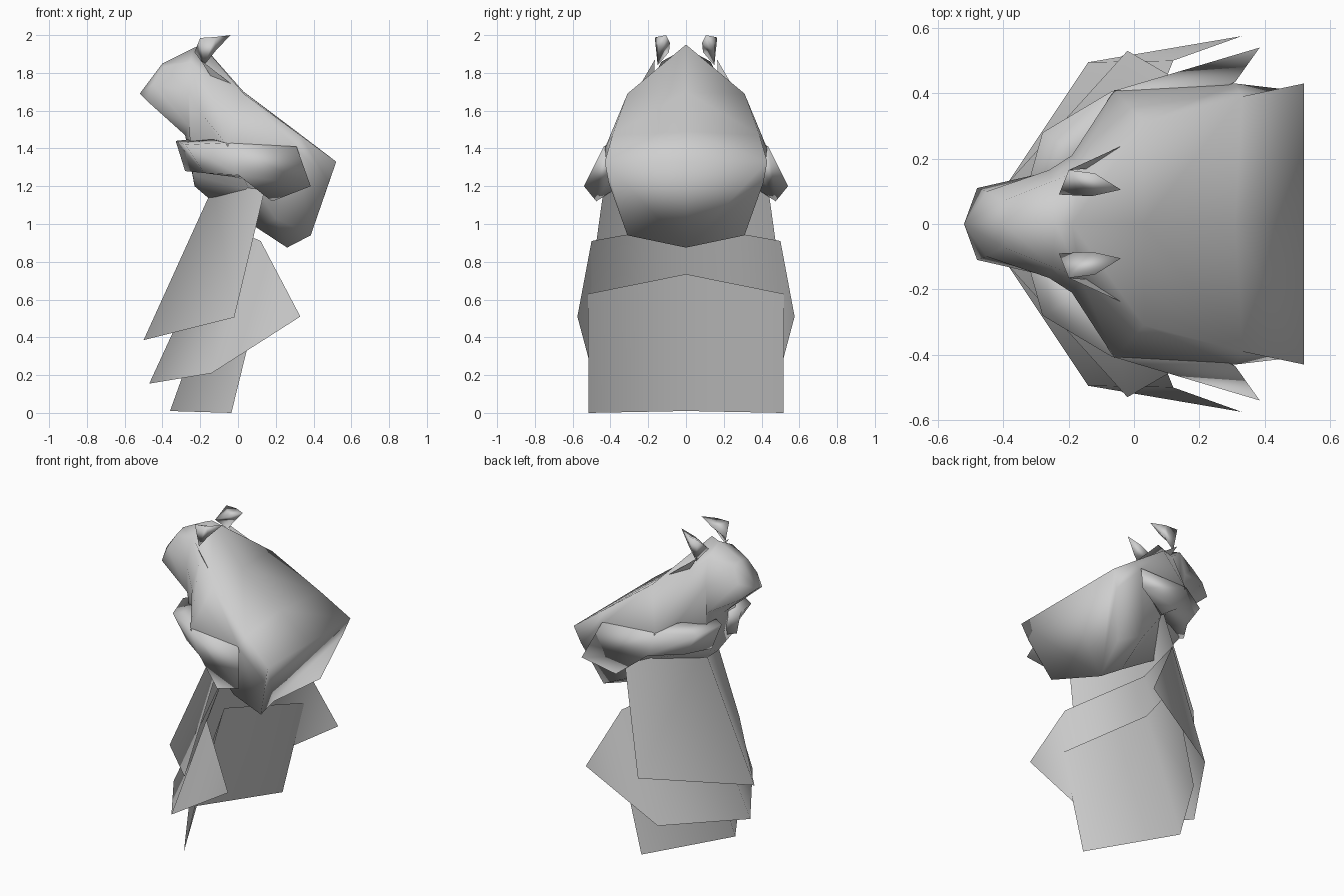
import bpy
import bmesh
from mathutils import Vector

default_cube = bpy.data.objects.get("Cube")
if default_cube:
    bpy.data.objects.remove(default_cube, do_unlink=True)

# One plain material for the whole figure
GREY = (.62, .62, .62, 1)
grey = bpy.data.materials.new("light_grey")
grey.use_nodes = True
grey.diffuse_color = GREY
shader = next(node for node in grey.node_tree.nodes if node.type == 'BSDF_PRINCIPLED')
shader.inputs["Base Color"].default_value = GREY
shader.inputs["Roughness"].default_value = .8


def add_symmetric(name, bm):
    """Mirror the half mesh across the y = 0 plane, weld, shade and link it."""
    geometry = bm.verts[:] + bm.edges[:] + bm.faces[:]
    copied = bmesh.ops.duplicate(bm, geom=geometry)["geom"]
    copied_verts = [item for item in copied if isinstance(item, bmesh.types.BMVert)]
    copied_faces = [item for item in copied if isinstance(item, bmesh.types.BMFace)]
    for vert in copied_verts:
        vert.co.y = -vert.co.y
    bmesh.ops.reverse_faces(bm, faces=copied_faces)
    bmesh.ops.remove_doubles(bm, verts=bm.verts[:], dist=.0005)
    bmesh.ops.recalc_face_normals(bm, faces=bm.faces[:])
    mesh = bpy.data.meshes.new(name)
    bm.to_mesh(mesh)
    bm.free()
    for polygon in mesh.polygons:
        polygon.use_smooth = True
    mesh.materials.append(grey)
    part = bpy.data.objects.new(name, mesh)
    bpy.context.scene.collection.objects.link(part)
    return part


def loft(name, sections, closed=False, cap_start=False, cap_end=False):
    """Bridge half cross-sections in order, then mirror the result."""
    bm = bmesh.new()
    rings = [[bm.verts.new(Vector(point)) for point in section] for section in sections]
    count = len(rings[0])
    for ring, following in zip(rings, rings[1:]):
        for i in range(count if closed else count - 1):
            j = (i + 1) % count
            bm.faces.new((ring[i], ring[j], following[j], following[i]))
    if cap_start:
        bm.faces.new(list(reversed(rings[0])))
    if cap_end:
        bm.faces.new(rings[-1])
    return add_symmetric(name, bm)


def sheet(name, outline, faces):
    """Half of a thin cloth panel, folded along the centre line."""
    bm = bmesh.new()
    verts = [bm.verts.new(Vector(point)) for point in outline]
    for face in faces:
        bm.faces.new([verts[index] for index in face])
    return add_symmetric(name, bm)


# Head and hunched back in one skin: snout, brow, nape, shoulders, flanks, rear
snout = (-.52, 0, 1.69)
loft("head_and_back", [
    [snout] * 5,
    [(-.4, 0, 1.85), (-.4, .07, 1.83), (-.45, .1, 1.74), (-.48, .11, 1.65), (-.49, 0, 1.66)],
    [(-.24, 0, 1.93), (-.25, .13, 1.86), (-.26, .165, 1.7), (-.26, .16, 1.52), (-.28, 0, 1.47)],
    [(-.19, 0, 1.95), (-.16, .17, 1.78), (-.19, .21, 1.58), (-.24, .13, 1.26), (-.23, 0, 1.2)],
    [(.03, 0, 1.7), (.03, .31, 1.69), (-.06, .41, 1.42), (.06, .29, 1.18), (-.16, 0, 1.14)],
    [(.31, 0, 1.49), (.33, .39, 1.47), (.31, .43, 1.4), (.2, .33, 1.03), (.1, 0, .98)],
    [(.52, 0, 1.33), (.52, .43, 1.33), (.48, .41, 1.22), (.385, .31, .94), (.26, 0, .875)],
], cap_end=True)

# Ears
loft("ears", [
    [(-.2, .165, 1.985), (-.23, .09, 1.91), (-.18, .15, 1.84)],
    [(-.12, .155, 1.99), (-.13, .085, 1.96), (-.12, .14, 1.915)],
    [(-.04, .105, 2)] * 3,
], closed=True, cap_start=True)

# Mane strips running from the ears to the shoulders
sheet("mane_strips", [(-.2, .165, 1.87), (-.13, .17, 1.76), (.03, .27, 1.69)], [(0, 1, 2)])

# Forelegs: wrapped round the shoulders, ending in paws at the chest
loft("shoulder_wraps", [
    [(-.33, .1, 1.44), (-.28, .13, 1.28), (-.2, .04, 1.28), (-.24, .05, 1.45)],
    [(-.28, .28, 1.42), (-.18, .28, 1.27), (-.1, .2, 1.27), (-.14, .2, 1.45)],
    [(-.07, .405, 1.43), (0, .4, 1.26), (.04, .29, 1.24), (0, .3, 1.42)],
    [(.31, .435, 1.41), (.385, .54, 1.2), (.18, .475, 1.12), (.2, .37, 1.3)],
], closed=True, cap_start=True, cap_end=True)

# Three layers of skirt, open at the rear
quad = (0, 1, 2, 3)
sheet("upper_skirt",
      [(-.13, 0, 1.2), (.17, .42, 1.3), (-.02, .53, .505), (-.5, 0, .385)], [quad])
sheet("middle_skirt",
      [(-.08, 0, 1), (.12, .5, .91), (-.14, .495, .21), (-.47, 0, .155), (.33, .575, .51)],
      [quad, (1, 4, 2)])
sheet("lower_skirt",
      [(-.1, 0, .735), (.12, .52, .63), (-.035, .515, 0), (-.36, 0, .01)], [quad])
